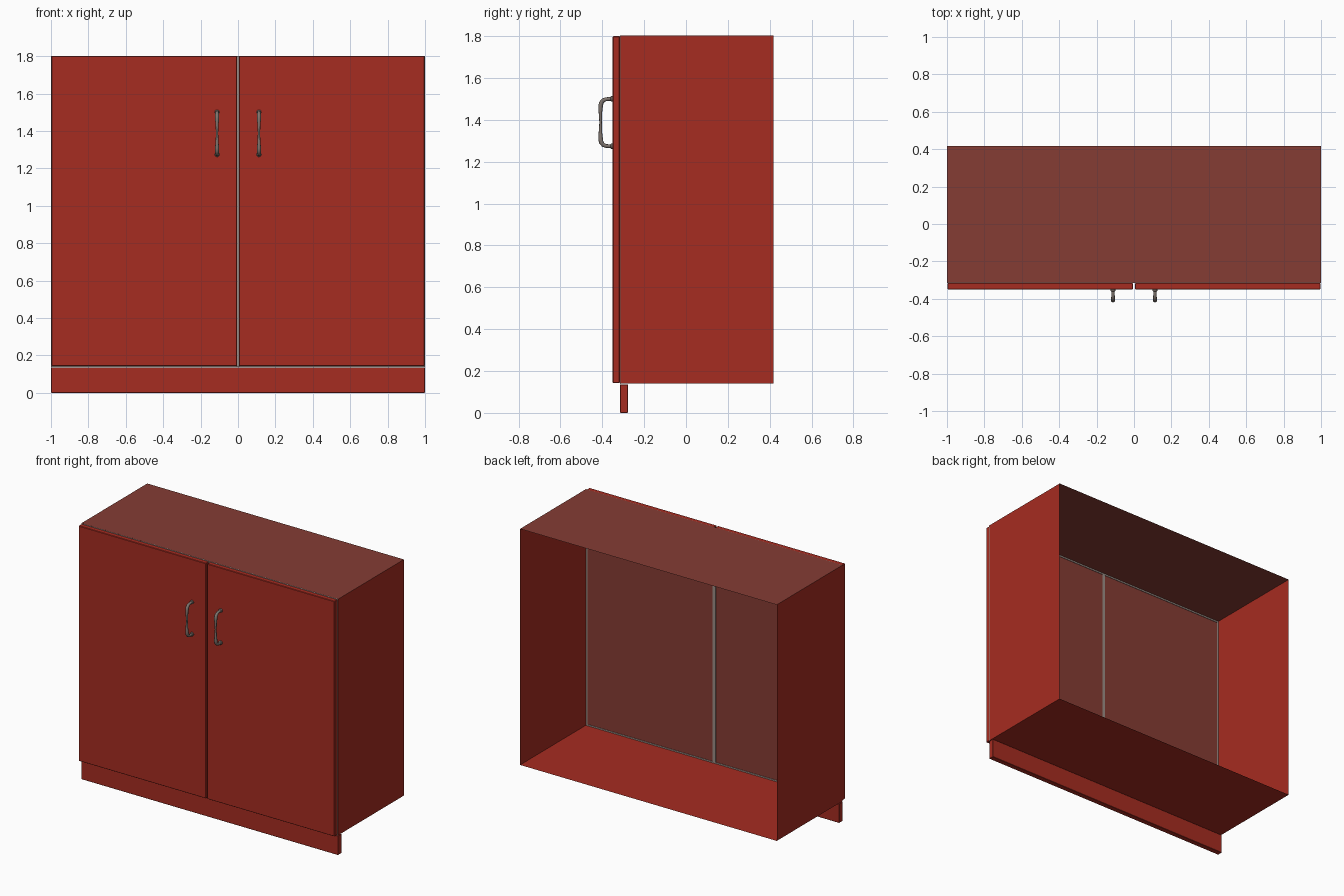
import bpy, bmesh, math
from mathutils import Vector

if "Cube" in bpy.data.objects:
    bpy.data.objects.remove(bpy.data.objects["Cube"])


def material(name, rgb):
    m = bpy.data.materials.new(name)
    m.diffuse_color = (*rgb, 1)
    m.use_nodes = True
    m.node_tree.nodes["Principled BSDF"].inputs["Base Color"].default_value = m.diffuse_color
    return m


RED = material("red paint", (0.38, 0.025, 0.015))
MUTED = material("muted red brown", (0.235, 0.045, 0.034))
SEAL = material("beige grey edging", (0.33, 0.27, 0.24))
METAL = material("grey metal", (0.21, 0.175, 0.155))


def add_object(name, bm, mats, rule=None, smooth=False):
    bmesh.ops.recalc_face_normals(bm, faces=bm.faces)
    bm.normal_update()
    if rule:
        for f in bm.faces:
            f.material_index = int(rule(f))
    me = bpy.data.meshes.new(name)
    bm.to_mesh(me)
    bm.free()
    for m in mats:
        me.materials.append(m)
    ob = bpy.data.objects.new(name, me)
    bpy.context.collection.objects.link(ob)
    if smooth:
        bpy.ops.object.select_all(action='DESELECT')
        ob.select_set(True)
        bpy.context.view_layer.objects.active = ob
        bpy.ops.object.shade_smooth_by_angle(angle=math.radians(40))
    return ob


def add_box(bm, lo, hi, bevel=0):
    verts = bmesh.ops.create_cube(bm, size=1)["verts"]
    lo, hi = Vector(lo), Vector(hi)
    for v in verts:
        v.co = (lo + hi) / 2 + v.co * (hi - lo)
    if bevel:
        bmesh.ops.bevel(bm, geom=bm.edges[:], offset=bevel, segments=1,
                        profile=0.5, affect='EDGES')
    return bm


# Carcass: thin shell, open at the front and the back, with a muted top
bm = add_box(bmesh.new(), (-1, -0.314, 0.14), (1, 0.418, 1.803))
bm.normal_update()
bmesh.ops.delete(bm, geom=[f for f in bm.faces if abs(f.normal.y) > 0.9],
                 context='FACES_ONLY')
add_object("cabinet_carcass", bm, [RED, MUTED],
           lambda f: f.calc_center_median().z > 1.8)

# Kickboard under the front edge
add_object("kickboard",
           add_box(bmesh.new(), (-1, -0.315, 0), (1, -0.277, 0.136), 0.002), [RED])


def handle_mesh(x):
    # Bow handle swept in the y-z plane: (y, z offset, radius), upper half
    half = [(-0.349, 0.113, 0.013), (-0.358, 0.113, 0.013), (-0.361, 0.113, 0.009),
            (-0.382, 0.112, 0.009), (-0.396, 0.106, 0.010), (-0.405, 0.094, 0.011),
            (-0.408, 0.078, 0.011), (-0.409, 0.045, 0.008), (-0.408, 0.0, 0.006)]
    path = half + [(y, -z, r) for y, z, r in reversed(half[:-1])]
    pts = [Vector((x, y, 1.387 + z)) for y, z, r in path]
    side, n, rings = Vector((1, 0, 0)), 12, []
    bm = bmesh.new()
    for i, p in enumerate(pts):
        t = (pts[min(i + 1, len(pts) - 1)] - pts[max(i - 1, 0)]).normalized()
        up = side.cross(t)
        rings.append([bm.verts.new(p + path[i][2] * (
            side * math.cos(k * math.tau / n) + up * math.sin(k * math.tau / n)))
            for k in range(n)])
    for a, b in zip(rings, rings[1:]):
        for k in range(n):
            bm.faces.new((a[k], a[(k + 1) % n], b[(k + 1) % n], b[k]))
    bm.faces.new(rings[0])
    bm.faces.new(rings[-1])
    return bm


# Doors, edging and handles, one set per side
for label, s in (("left", -1), ("right", 1)):
    x0, x1 = sorted((s * 0.005, s * 0.997))
    door = add_box(bmesh.new(), (x0, -0.35, 0.143), (x1, -0.316, 1.8), 0.003)
    add_object(label + "_door", door, [RED, MUTED], lambda f: f.normal.y > 0.9)

    # Thin edging frame behind the door, closing the gap to the carcass
    e0, e1 = sorted((s * 0.0, s * 0.999))
    w, y0, y1, z0, z1 = 0.011, -0.3165, -0.3125, 0.1385, 1.802
    bm = bmesh.new()
    for a, b, c, d in ((e0, e0 + w, z0, z1), (e1 - w, e1, z0, z1),
                       (e0 + w, e1 - w, z0, z0 + w), (e0 + w, e1 - w, z1 - w, z1)):
        add_box(bm, (a, y0, c), (b, y1, d))
    add_object(label + "_door_edging", bm, [SEAL])

    add_object(label + "_handle", handle_mesh(s * 0.112), [METAL], smooth=True)
